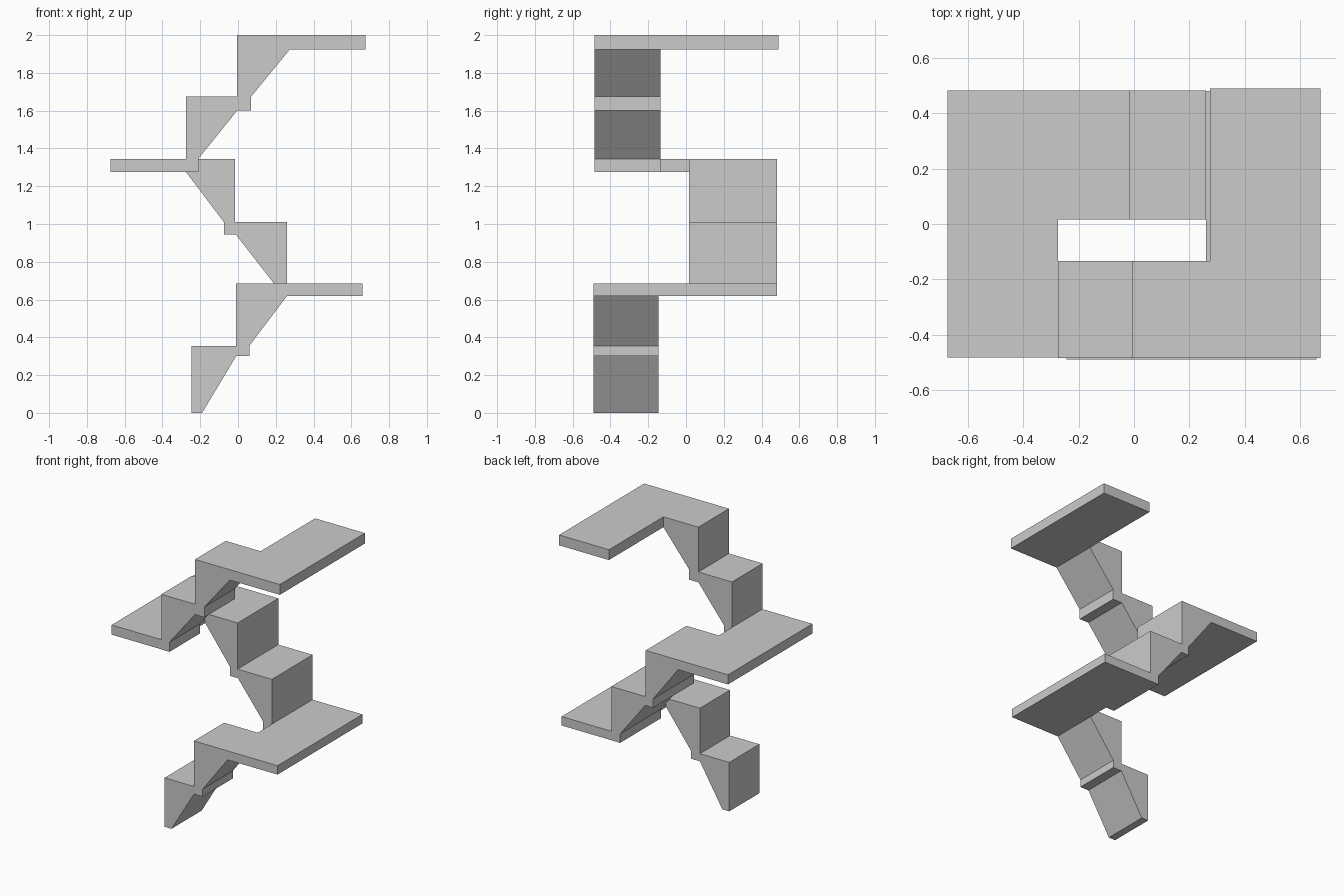
import bpy
import bmesh

cube = bpy.data.objects.get("Cube")
if cube:
    bpy.data.objects.remove(cube, do_unlink=True)

# Single plain grey finish
grey = bpy.data.materials.new("light grey")
grey.use_nodes = True
colour = (0.6, 0.6, 0.6, 1.0)
grey.diffuse_color = colour
grey.node_tree.nodes["Principled BSDF"].inputs["Base Color"].default_value = colour


def extrude(bm, faces, y):
    """Extrude faces along y to the given plane and return the new end faces."""
    new = bmesh.ops.extrude_face_region(bm, geom=faces)["geom"]
    for item in new:
        if isinstance(item, bmesh.types.BMVert):
            item.co.y = y
    ends = [f for f in new if isinstance(f, bmesh.types.BMFace)]
    old = [f for f in faces if f.is_valid]
    return ends, old


def stair(name, flight, landing_x, outer, inner, far):
    """Two-step flight whose last two profile points join an L-shaped landing."""
    bm = bmesh.new()
    profile = [bm.verts.new((x, outer, z)) for x, z in flight]
    top, under = profile[-2], profile[-1]
    edge = [bm.verts.new((landing_x, outer, v.co.z)) for v in (under, top)]
    start = [bm.faces.new(profile), bm.faces.new([top, under] + edge)]

    # Flight and near end of the landing share one width
    ends, old = extrude(bm, start, inner)
    # Landing carries on across to the next flight
    landing_end = [min(ends, key=lambda f: len(f.verts))]
    _, leftover = extrude(bm, landing_end, far)

    # Close the starting side and drop any inner partition
    for f in leftover:
        bm.faces.remove(f)
    if not old:
        bm.faces.new(profile)
        bm.faces.new([top, under] + edge)
    bmesh.ops.dissolve_limit(bm, angle_limit=0.01, verts=bm.verts, edges=bm.edges)
    bmesh.ops.recalc_face_normals(bm, faces=bm.faces)

    mesh = bpy.data.meshes.new(name)
    bm.to_mesh(mesh)
    bm.free()
    mesh.materials.append(grey)
    obj = bpy.data.objects.new(name, mesh)
    bpy.context.collection.objects.link(obj)


# Profiles run up the underside from the foot, then down the treads;
# they are rotated so the landing joint (top, under) comes last.
stair("lower_stair",
      [(0.06, 0.355), (0.06, 0.30), (-0.01, 0.30), (-0.19, 0), (-0.245, 0),
       (-0.245, 0.355), (-0.01, 0.355), (-0.01, 0.685), (0.26, 0.685), (0.26, 0.62)],
      0.66, -0.49, -0.145, 0.482)

stair("middle_stair",
      [(-0.075, 1.01), (-0.075, 0.945), (-0.012, 0.945), (0.19, 0.685), (0.19, 0.62),
       (0.26, 0.62), (0.26, 1.01), (-0.015, 1.01), (-0.015, 1.345),
       (-0.275, 1.345), (-0.275, 1.275)],
      -0.675, 0.483, 0.017, -0.483)

stair("upper_stair",
      [(0.07, 1.675), (0.07, 1.60), (-0.005, 1.60), (-0.21, 1.345), (-0.21, 1.275),
       (-0.275, 1.275), (-0.275, 1.675), (-0.005, 1.675), (-0.005, 2),
       (0.275, 2), (0.275, 1.925)],
      0.675, -0.485, -0.134, 0.49)
